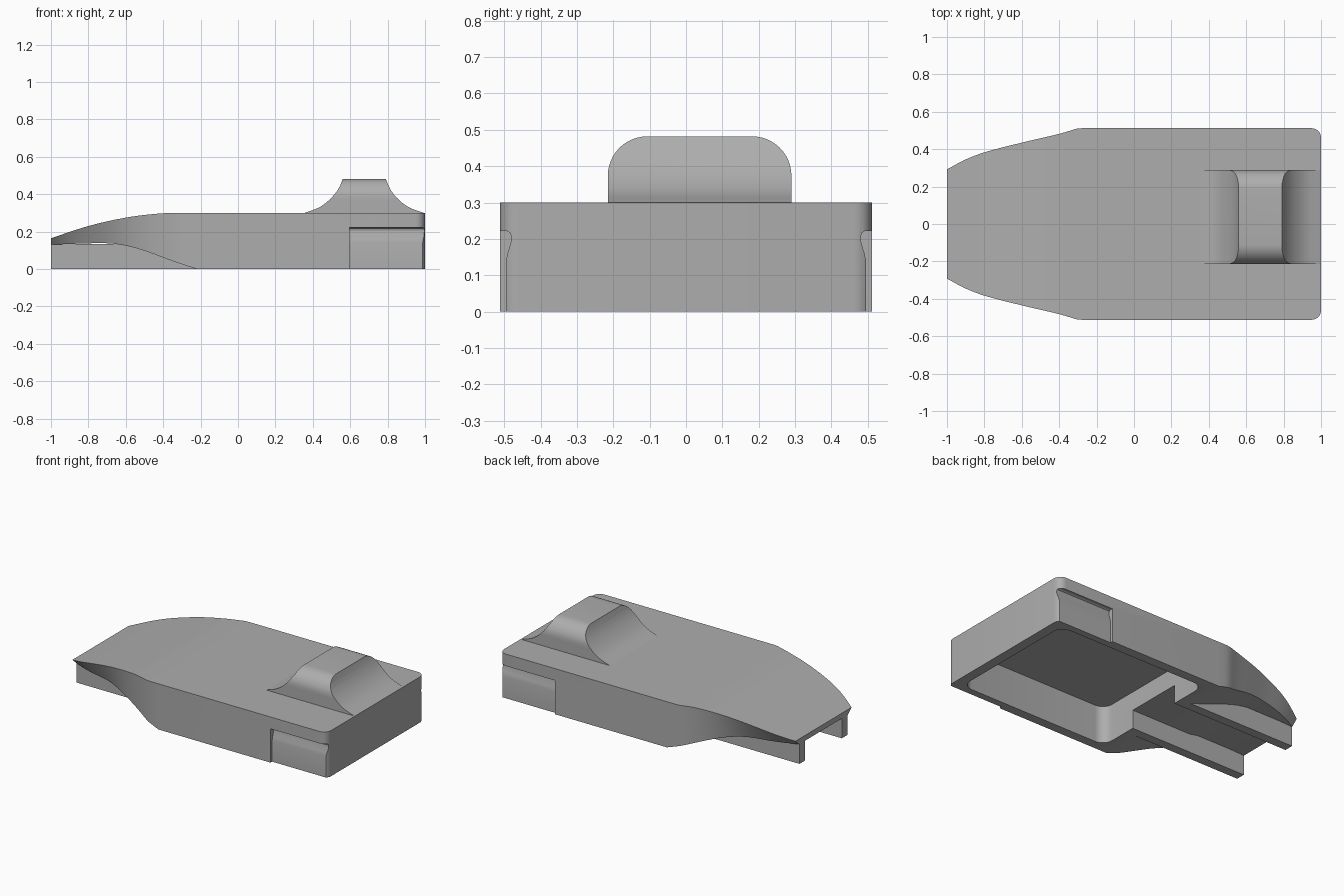
import bpy, bmesh, math

cube = bpy.data.objects.get("Cube")
if cube:
    bpy.data.objects.remove(cube, do_unlink=True)

grey = bpy.data.materials.new("plain grey")
grey.use_nodes = True
colour = (0.42, 0.42, 0.42, 1)
grey.diffuse_color = colour
grey.node_tree.nodes["Principled BSDF"].inputs["Base Color"].default_value = colour


def curve(points, x):
    """Smooth interpolation through (x, value) points, constant outside."""
    if x <= points[0][0]:
        return points[0][1]
    if x >= points[-1][0]:
        return points[-1][1]

    def slope(i):
        a, b = points[max(i - 1, 0)], points[min(i + 1, len(points) - 1)]
        return (b[1] - a[1]) / (b[0] - a[0])
    for i in range(len(points) - 1):
        (x0, v0), (x1, v1) = points[i], points[i + 1]
        if x <= x1:
            w = x1 - x0
            t = (x - x0) / w
            s = t * t * (3 - 2 * t)
            return (v0 + (v1 - v0) * s + slope(i) * w * t * (1 - t) ** 2
                    - slope(i + 1) * w * t * t * (1 - t))


def loft(name, rings):
    """Solid through a row of rings with equal vertex counts."""
    bm = bmesh.new()
    rows = [[bm.verts.new(p) for p in ring] for ring in rings]
    n = len(rows[0])
    for a, b in zip(rows, rows[1:]):
        for i in range(n):
            j = (i + 1) % n
            bm.faces.new((a[i], a[j], b[j], b[i]))
    bm.faces.new(rows[0])
    bm.faces.new(rows[-1])
    bmesh.ops.recalc_face_normals(bm, faces=bm.faces)
    mesh = bpy.data.meshes.new(name)
    bm.to_mesh(mesh)
    bm.free()
    mesh.materials.append(grey)
    obj = bpy.data.objects.new(name, mesh)
    bpy.context.collection.objects.link(obj)
    return obj


def prism_x(name, profile, x0, x1):
    return loft(name, [[(x, y, z) for y, z in profile] for x in (x0, x1)])


def prism_y(name, profile, y0, y1):
    return loft(name, [[(x, y, z) for x, z in profile] for y in (y0, y1)])


def rounded(x0, x1, y0, y1, r, steps=8):
    """Rounded rectangle outline."""
    pts = []
    corners = ((x1 - r, y1 - r), (x0 + r, y1 - r), (x0 + r, y0 + r), (x1 - r, y0 + r))
    for k, (cx, cy) in enumerate(corners):
        for i in range(steps + 1):
            a = math.pi / 2 * (k + i / steps)
            pts.append((cx + r * math.cos(a), cy + r * math.sin(a)))
    return pts


def combine(obj, tool, operation):
    mod = obj.modifiers.new(operation.title(), "BOOLEAN")
    mod.operation = operation
    mod.solver = "EXACT"
    mod.object = tool
    tool.hide_render = True
    bpy.context.view_layer.objects.active = obj
    bpy.ops.object.modifier_apply(modifier=mod.name)
    bpy.data.objects.remove(tool, do_unlink=True)


def smooth(obj, degrees=25):
    bpy.ops.object.select_all(action="DESELECT")
    obj.select_set(True)
    bpy.context.view_layer.objects.active = obj
    bpy.ops.object.shade_smooth_by_angle(angle=math.radians(degrees))


# Body: tapered, flared nose and rounded rear corners
HALF, REAR_R = 0.512, 0.05
top_z = [(-1, .165), (-.8, .23), (-.6, .275), (-.42, .297), (-.3, .3)]
under_z = [(-1, .13), (-.85, .136), (-.7, .138), (-.6, .125), (-.5, .098), (-.35, .043), (-.22, 0)]
plan_y = [(-1, .292), (-.9, .345), (-.8, .383), (-.6, .435), (-.4, .482), (-.3, HALF)]
inset = [(-1, .04), (-.7, .05), (-.45, .025), (-.22, 0)]

stations = [-1 + .78 * i / 26 for i in range(27)]
stations += [1 - REAR_R + REAR_R * math.sin(math.pi / 2 * i / 6) for i in range(7)]
rings = []
for x in stations:
    y = curve(plan_y, x)
    if x > 1 - REAR_R:
        y -= REAR_R - math.sqrt(max(0, REAR_R ** 2 - (x - 1 + REAR_R) ** 2))
    yb, zt, zb = y - curve(inset, x), curve(top_z, x), curve(under_z, x)
    rings.append([(x, -yb, zb), (x, yb, zb), (x, y, zt), (x, -y, zt)])
body = loft("body", rings)

# Hollow underside with a slot through the front wall
outline = rounded(-.15, .935, -.45, .45, .07)
cavity = loft("cavity_cutter", [[(x, y, z) for x, y in outline] for z in (-.1, .245)])
combine(body, cavity, "DIFFERENCE")
slot = prism_x("slot_cutter", [(-.19, -.1), (.19, -.1), (.19, .122), (-.19, .122)], -1.1, 0)
combine(body, slot, "DIFFERENCE")

# Finger recesses with an undercut groove on both rear sides
recess = [(.6, -.05), (.495, -.05), (.495, .14), (.491, .16), (.482, .19),
          (.48, .205), (.484, .217), (.493, .222), (.6, .222)]
for side in (-1, 1):
    cutter = prism_x("recess_cutter", [(side * y, z) for y, z in recess], .595, 1.1)
    combine(body, cutter, "DIFFERENCE")
smooth(body)

# Two guide rails below the nose
for name, side in (("left_rail", 1), ("right_rail", -1)):
    prism_x(name, [(side * y, z) for y, z in ((.19, 0), (.25, 0), (.25, .134), (.19, .134))],
            -1, -.19)

# Grip: concave ramps on both ends, rounded shoulders across
front = [(.355, .3), (.44, .333), (.5, .382), (.54, .434), (.56, .482)]
back = [(.79, .482), (.812, .43), (.855, .375), (.915, .33), (.995, .3)]


def sampled(points, steps=14):
    x0, x1 = points[0][0], points[-1][0]
    return [(x, curve(points, x)) for x in (x0 + (x1 - x0) * i / steps for i in range(steps + 1))]


grip = prism_y("grip", sampled(front) + sampled(back) + [(.995, .29), (.355, .29)], -.4, .5)
shoulders = prism_x("grip_cutter", rounded(-.215, .29, .1, .482, .108, 12), .2, 1.2)
combine(grip, shoulders, "INTERSECT")
smooth(grip)
